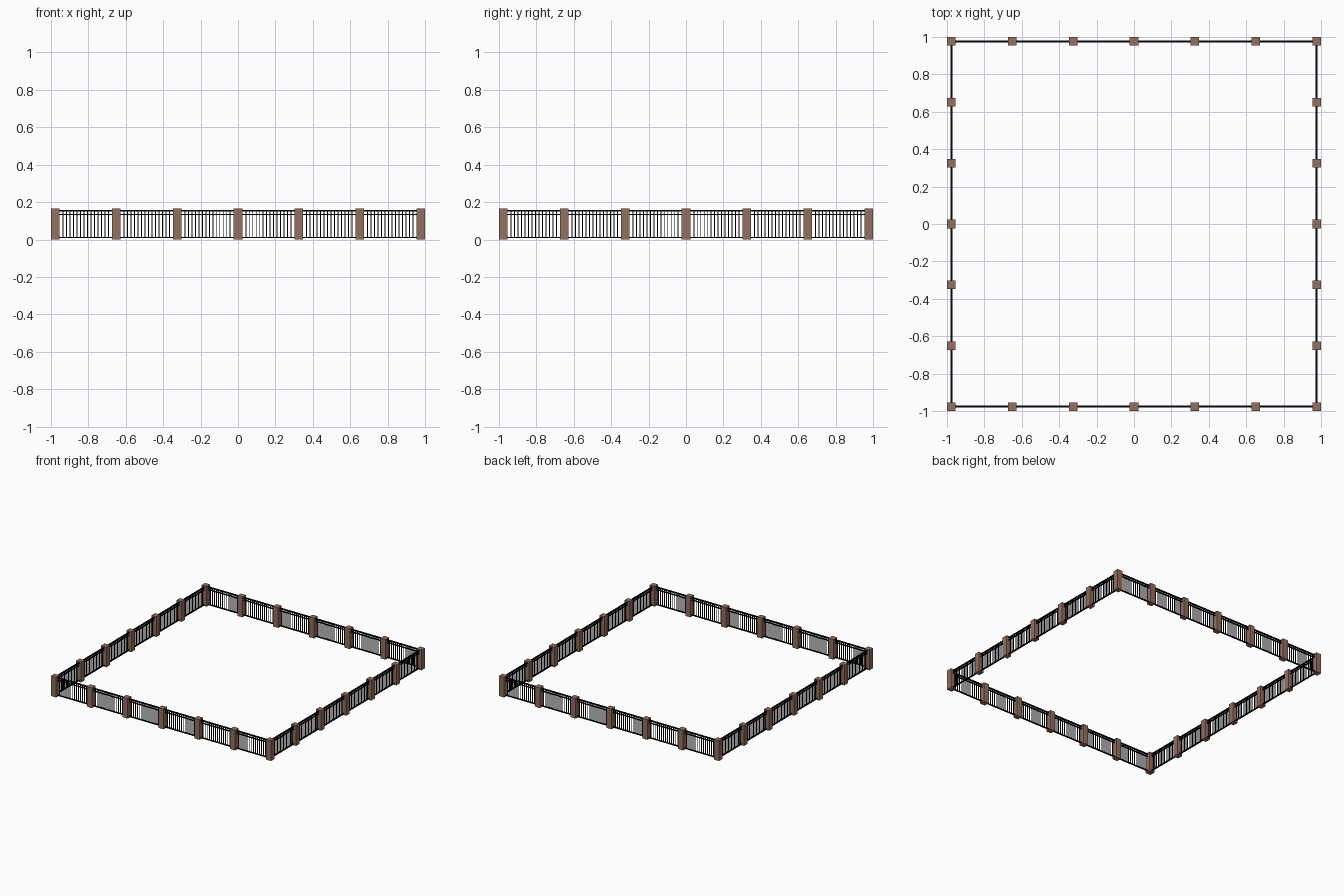
import bpy, bmesh
from mathutils import Matrix, Vector

if "Cube" in bpy.data.objects:
    bpy.data.objects.remove(bpy.data.objects["Cube"])

E, BAYS = 0.9765, 6            # post line offset, bays per side
STEP = 2 * E / BAYS
POST_W, POST_H = 0.046, 0.166
BARS = 14                      # balusters per bay

def material(name, col):
    m = bpy.data.materials.new(name)
    m.diffuse_color = (*col, 1)
    m.use_nodes = True
    m.node_tree.nodes["Principled BSDF"].inputs["Base Color"].default_value = m.diffuse_color
    return m

brown = material("brown_post", (0.29, 0.16, 0.115))
black = material("black_metal", (0.002, 0.002, 0.002))

def box(bm, centre, size):
    mat = Matrix.Translation(centre) @ Matrix.Diagonal((*size, 1))
    bmesh.ops.create_cube(bm, size=1, matrix=mat)

def finish(bm, name, mat):
    me = bpy.data.meshes.new(name)
    bm.to_mesh(me)
    bm.free()
    me.materials.append(mat)
    ob = bpy.data.objects.new(name, me)
    bpy.context.collection.objects.link(ob)
    return ob

# four sides: the same run turned about z
for n, side in enumerate(("front", "right", "back", "left")):
    turn = Matrix.Rotation(n * 1.5707963267948966, 4, 'Z')

    # posts (each side owns its first corner)
    bm = bmesh.new()
    for i in range(BAYS):
        box(bm, (-E + i * STEP, -E, POST_H / 2), (POST_W, POST_W, POST_H))
    bm.transform(turn)
    finish(bm, side + "_posts", brown)

    # horizontal rails
    bm = bmesh.new()
    for z, h in ((0.153, 0.009), (0.133, 0.006), (0.011, 0.007)):
        box(bm, (0, -E, z), (2 * E, 0.011, h))
    bm.transform(turn)
    finish(bm, side + "_rails", black)

    # balusters, evenly spaced in the gap between posts
    bm = bmesh.new()
    gap = STEP - POST_W
    for i in range(BAYS):
        x0 = -E + i * STEP + POST_W / 2
        for k in range(1, BARS + 1):
            box(bm, (x0 + gap * k / (BARS + 1), -E, 0.0815), (0.005, 0.005, 0.141))
    bm.transform(turn)
    finish(bm, side + "_balusters", black)
